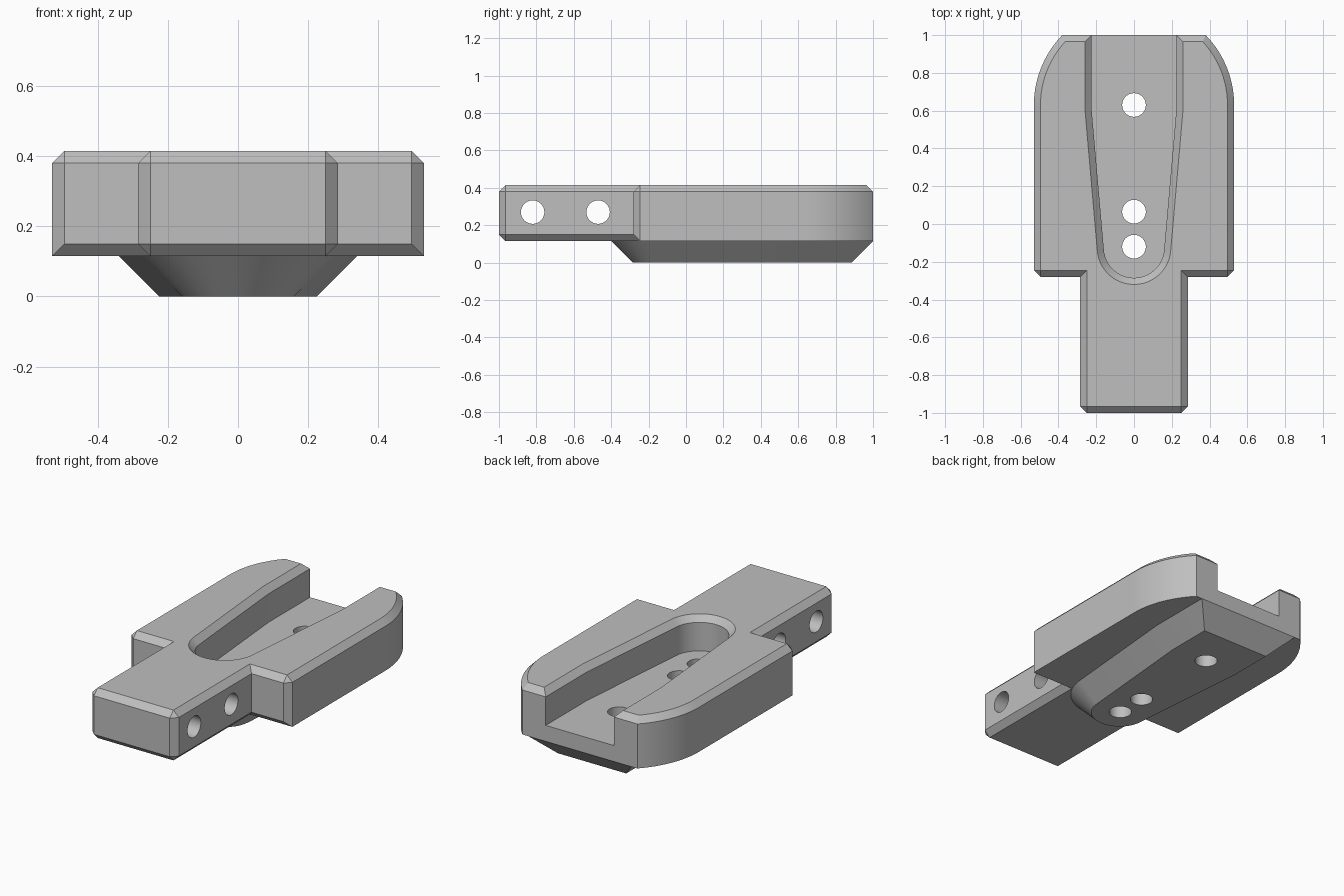
import bpy
import bmesh
from math import sin, cos, asin, pi, radians

if "Cube" in bpy.data.objects:
    bpy.data.objects.remove(bpy.data.objects["Cube"])

BEVEL = 0.035
HALF_W, TONGUE_W = 0.53, 0.285
SHOULDER_Y, ARC_Y = -0.28, 0.63
BASE, TOP = 0.115, 0.415

grey = bpy.data.materials.new("plain grey")
grey.use_nodes = True
grey.diffuse_color = (0.52, 0.52, 0.52, 1)
grey.node_tree.nodes["Principled BSDF"].inputs["Base Color"].default_value = grey.diffuse_color


def body_half(front, sides):
    """Right half of the plate outline; front and sides are inset amounts."""
    w, t, y = HALF_W - sides, TONGUE_W - front, SHOULDER_Y + front
    c = BEVEL - front
    pts = [(t - c, -1 + front), (t, -1 + front + c), (t, y),
           (HALF_W - max(sides, c), y), (w, y + c)]
    sweep = asin((1 - sides - ARC_Y) / w)
    n = 24
    return pts + [(w * cos(sweep * i / n), ARC_Y + w * sin(sweep * i / n))
                  for i in range(n + 1)]


def taper_half(grow, back):
    """Right half of the tapered, round-ended outline, offset outward by grow."""
    r, cy, a, n = 0.16 + grow, -0.125, radians(5), 40
    pts = []
    for i in range(n + 1):
        t = -pi / 2 + (pi / 2 - a) * i / n
        pts.append((r * cos(t) if i else 0, cy + r * sin(t)))
    x, y = pts[-1]
    w = 0.225 + grow
    return pts + [(w, y + (w - x) / (sin(a) / cos(a))), (w, back)]


def loft(name, levels):
    """Solid through mirrored half outlines, given as (z, outline)."""
    bm = bmesh.new()
    rings = []
    for z, half in levels:
        full = half + [(-x, y) for x, y in reversed(half) if x > 1e-6]
        rings.append([bm.verts.new((x, y, z)) for x, y in full])
    n = len(rings[0])
    for lo, hi in zip(rings, rings[1:]):
        for i in range(n):
            j = (i + 1) % n
            bm.faces.new((lo[i], lo[j], hi[j], hi[i]))
    bm.faces.new(list(reversed(rings[0])))
    bm.faces.new(rings[-1])
    bmesh.ops.remove_doubles(bm, verts=bm.verts, dist=1e-5)
    bmesh.ops.recalc_face_normals(bm, faces=bm.faces)
    mesh = bpy.data.meshes.new(name)
    bm.to_mesh(mesh)
    bm.free()
    mesh.materials.append(grey)
    obj = bpy.data.objects.new(name, mesh)
    bpy.context.collection.objects.link(obj)
    return obj


def combine(target, other, operation):
    mod = target.modifiers.new(operation.lower(), 'BOOLEAN')
    mod.operation, mod.solver, mod.object = operation, 'EXACT', other
    bpy.ops.object.select_all(action='DESELECT')
    bpy.context.view_layer.objects.active = target
    target.select_set(True)
    bpy.ops.object.modifier_apply(modifier=mod.name)
    bpy.data.objects.remove(other)


def drill(target, location, rotation):
    bpy.ops.mesh.primitive_cylinder_add(vertices=128, radius=0.0625, depth=2,
                                        location=location, rotation=rotation)
    cutter = bpy.context.object
    cutter.name = "hole_cutter"
    cutter.hide_render = True
    cutter.data.materials.append(grey)
    combine(target, cutter, 'DIFFERENCE')


# Plate with its front tongue, bevelled on top and along the front underside
plate = loft("slotted_plate", [
    (BASE, body_half(BEVEL, 0)),
    (BASE + BEVEL, body_half(0, 0)),
    (TOP - BEVEL, body_half(0, 0)),
    (TOP, body_half(BEVEL, BEVEL)),
])

# Sloping keel below
keel = loft("keel", [
    (0, taper_half(0, 1 - BASE)),
    (BASE, taper_half(BASE, 1)),
    (BASE + 0.03, taper_half(BASE - 0.015, 0.98)),
])
combine(plate, keel, 'UNION')

# Slot open at the back, with a bevelled rim
slot = loft("slot_cutter", [
    (0.21, taper_half(0, 1.2)),
    (TOP - BEVEL, taper_half(0, 1.2)),
    (TOP + BEVEL, taper_half(2 * BEVEL, 1.2)),
])
slot.hide_render = True
combine(plate, slot, 'DIFFERENCE')

# Bolt holes through the floor and cross holes through the tongue
for y in (0.63, 0.065, -0.12):
    drill(plate, (0, y, 0), (0, 0, 0))
for y in (-0.82, -0.47):
    drill(plate, (0, y, 0.27), (0, pi / 2, 0))

# Smooth arcs, crisp edges
bpy.context.view_layer.objects.active = plate
plate.select_set(True)
bpy.ops.object.shade_smooth_by_angle(angle=radians(4))
